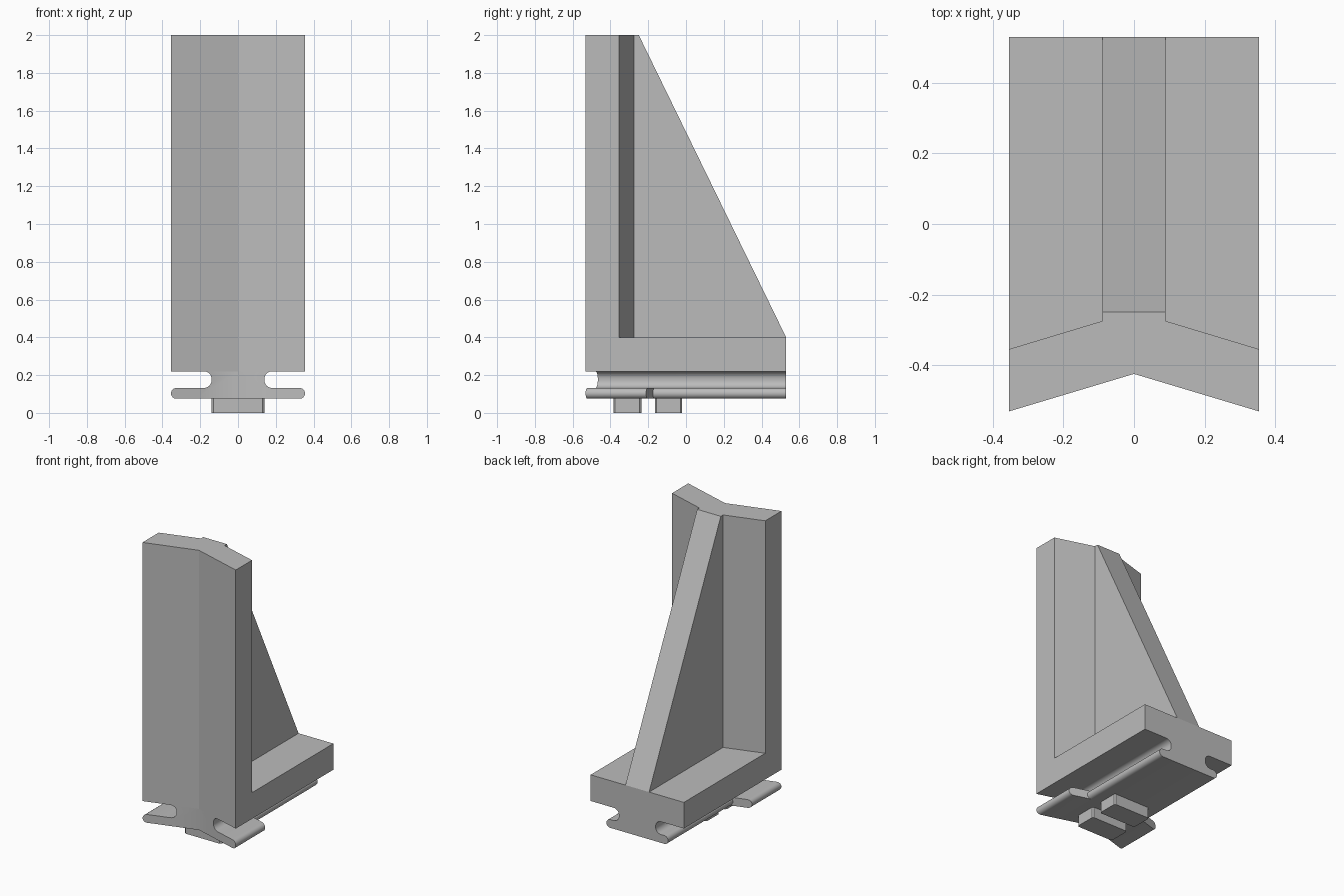
import bpy, bmesh, math
from mathutils import Vector

cube = bpy.data.objects.get("Cube")
if cube:
    bpy.data.objects.remove(cube, do_unlink=True)

grey = bpy.data.materials.new("light grey")
grey.use_nodes = True
COLOUR = (0.5, 0.5, 0.5, 1)
grey.diffuse_color = COLOUR
grey.node_tree.nodes["Principled BSDF"].inputs["Base Color"].default_value = COLOUR

HALF, BACK, SLOPE = 0.355, 0.53, 0.3


def front(x):
    """Y of the V-shaped front at x."""
    return -0.425 - SLOPE * x


def half_prism(name, start, end, smooth=False):
    """Join two matching outlines into a solid and mirror it across x = 0."""
    bm = bmesh.new()
    a = [bm.verts.new(p) for p in start]
    b = [bm.verts.new(p) for p in end]
    bm.faces.new(a)
    bm.faces.new(b[::-1])
    n = len(a)
    for i in range(n):
        j = (i + 1) % n
        bm.faces.new((a[i], b[i], b[j], a[j]))
    # Leave the mirror plane open so the halves become one solid
    mid = [f for f in bm.faces if all(abs(v.co.x) < 1e-5 for v in f.verts)]
    bmesh.ops.recalc_face_normals(bm, faces=bm.faces[:])
    bmesh.ops.delete(bm, geom=mid, context='FACES_ONLY')
    mesh = bpy.data.meshes.new(name)
    bm.to_mesh(mesh)
    bm.free()
    obj = bpy.data.objects.new(name, mesh)
    bpy.context.collection.objects.link(obj)
    mesh.materials.append(grey)
    obj.modifiers.new("mirror", 'MIRROR')
    if smooth:
        bpy.ops.object.select_all(action='DESELECT')
        obj.select_set(True)
        bpy.context.view_layer.objects.active = obj
        bpy.ops.object.shade_smooth_by_angle(angle=math.radians(35))
    return obj


def plan(name, outline, low, high):
    return half_prism(name, [(x, y, low) for x, y in outline],
                      [(x, y, high) for x, y in outline])


def arc(cx, cz, r, first, last, steps=8):
    angles = [math.radians(first + (last - first) * i / steps) for i in range(steps + 1)]
    return [(cx + r * math.cos(t), cz + r * math.sin(t)) for t in angles]


# Upright V-shaped wall and the foot behind it
wall_back = [(HALF, -0.355), (0.09, -0.275), (0, -0.275)]
plan("upright_wall", [(0, front(0)), (HALF, front(HALF))] + wall_back, 0.22, 2)
plan("foot_plate", wall_back[::-1] + [(HALF, BACK), (0, BACK)], 0.22, 0.4)

# Sloping rib that braces the wall
rib = [(-0.275, 0.4), (BACK, 0.4), (-0.25, 2), (-0.275, 2)]
half_prism("brace_rib", [(0, y, z) for y, z in rib], [(0.09, y, z) for y, z in rib])

# Slide rail: flange with round edges, and a neck with round fillets
LOW, TOP = 0.075, 0.132
R = (TOP - LOW) / 2
MID = LOW + R
rail = [(0, LOW)] + arc(0.235 - R, MID, R, -90, 90)
rail += arc(0.18, TOP + 0.04, 0.04, 270, 180) + arc(0.18, 0.18, 0.04, 180, 90)
rail += [(0, 0.22)]
half_prism("slide_rail", [(x, front(x), z) for x, z in rail],
           [(x, BACK, z) for x, z in rail], True)

# Wide tabs at the front of the flange
tab = [(0.2, LOW)] + arc(HALF - R, MID, R, -90, 90) + [(0.2, TOP)]
half_prism("front_tabs", [(x, front(x), z) for x, z in tab],
           [(x, front(x) + 0.32, z) for x, z in tab], True)

# Two locating lugs underneath, with small corner chamfers
for name, y0, y1 in (("front_lug", -0.385, -0.235), ("rear_lug", -0.165, -0.02)):
    c = 0.01
    plan(name, [(0, y0), (0.14 - c, y0), (0.14, y0 + c), (0.14, y1 - c),
                (0.14 - c, y1), (0, y1)], 0, LOW)
